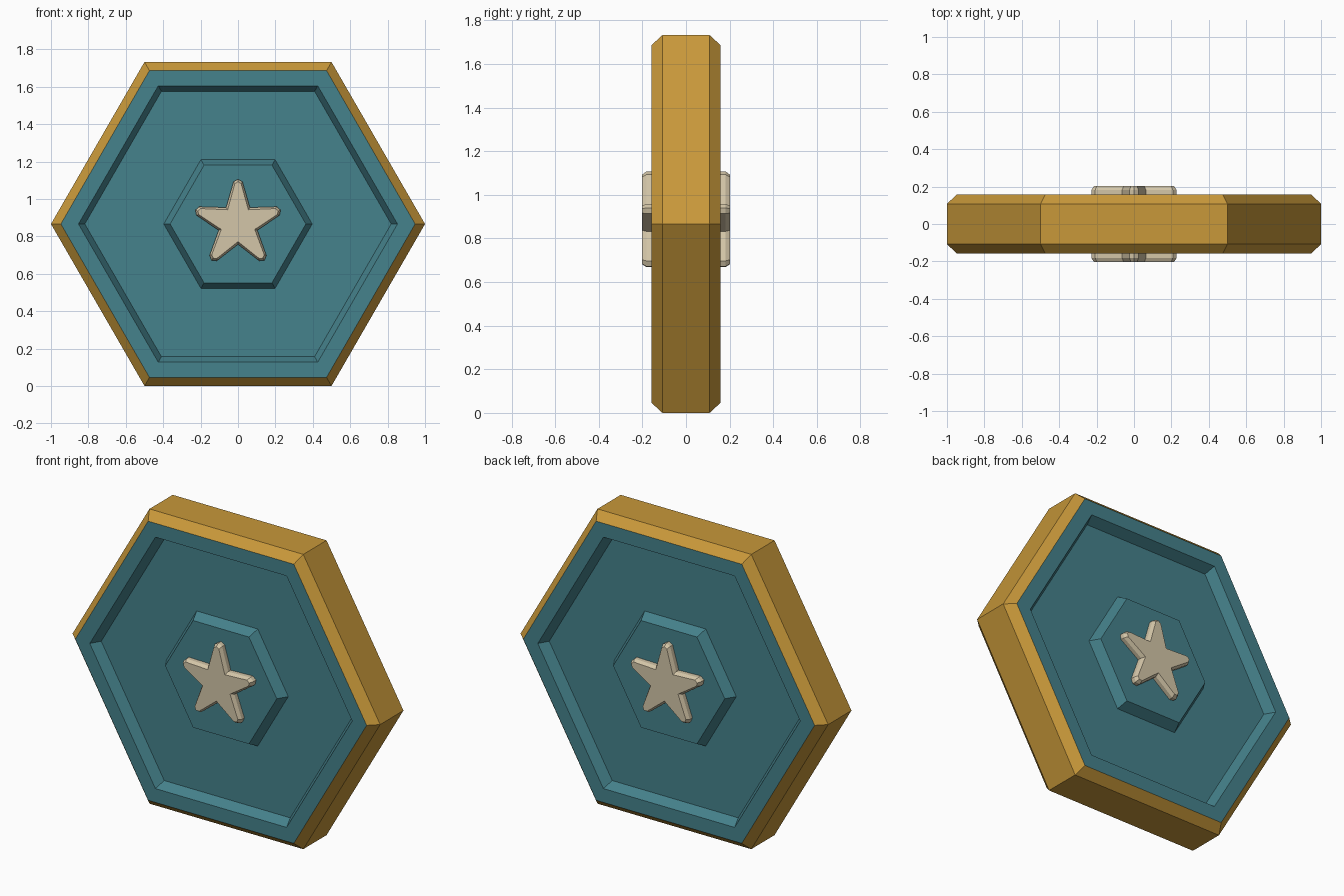
import bpy, bmesh, math

if "Cube" in bpy.data.objects:
    bpy.data.objects.remove(bpy.data.objects["Cube"])

CZ = math.sqrt(3) / 2  # height of the medallion centre


def material(name, rgb):
    m = bpy.data.materials.new(name)
    m.diffuse_color = (*rgb, 1)
    m.use_nodes = True
    m.node_tree.nodes["Principled BSDF"].inputs["Base Color"].default_value = m.diffuse_color
    return m


gold = material("gold", (0.578, 0.314, 0.042))
teal = material("teal", (0.060, 0.223, 0.262))
cream = material("cream", (0.658, 0.565, 0.392))


def loft(name, rings, mats, mat_rule=lambda i: 0):
    """Closed solid from rings of (outline, y); mat_rule picks a slot per band."""
    bm = bmesh.new()
    loops = [[bm.verts.new((x, y, CZ + z)) for x, z in pts] for pts, y in rings]
    n = len(loops[0])
    for i, (a, b) in enumerate(zip(loops, loops[1:])):
        for k in range(n):
            j = (k + 1) % n
            f = bm.faces.new((a[k], a[j], b[j], b[k]))
            f.material_index = mat_rule(i)
    for i, loop in ((-1, loops[0]), (len(loops), loops[-1])):
        bm.faces.new(loop).material_index = mat_rule(i)
    bmesh.ops.recalc_face_normals(bm, faces=bm.faces)
    me = bpy.data.meshes.new(name)
    bm.to_mesh(me)
    bm.free()
    for m in mats:
        me.materials.append(m)
    ob = bpy.data.objects.new(name, me)
    bpy.context.collection.objects.link(ob)
    return ob


def hexagon(r):
    return [(r * math.cos(k * math.pi / 3), r * math.sin(k * math.pi / 3)) for k in range(6)]


def star(tip, side_x, side_z, inner):
    """Five-pointed star outline with blunted three-point tips."""
    arm = [(-side_x, side_z), (0, tip), (side_x, side_z),
           (inner * math.sin(math.pi / 5), inner * math.cos(math.pi / 5))]
    pts = []
    for k in range(5):
        c, s = math.cos(k * 0.4 * math.pi), math.sin(k * 0.4 * math.pi)
        pts += [(x * c + z * s, z * c - x * s) for x, z in arm]
    return pts


# Hexagonal body: raised centre, recessed floor, rim, chamfered gold edge; mirrored in y
half = [(0.363, 0.158), (0.397, 0.100), (0.819, 0.100), (0.853, 0.158),
        (0.947, 0.158), (1.0, 0.108)]
profile = [(r, -y) for r, y in half] + half[::-1]
loft("medallion_body", [(hexagon(r), y) for r, y in profile], [teal, gold],
     lambda i: 1 if 4 <= i <= 6 else 0)

# Star emblem on the front and the back
outer = star(0.240, 0.024, 0.226, 0.109)
inset = star(0.226, 0.017, 0.215, 0.094)
for name, s in (("front_star", -1), ("back_star", 1)):
    loft(name, [(outer, s * 0.14), (outer, s * 0.182), (inset, s * 0.202)], [cream])
